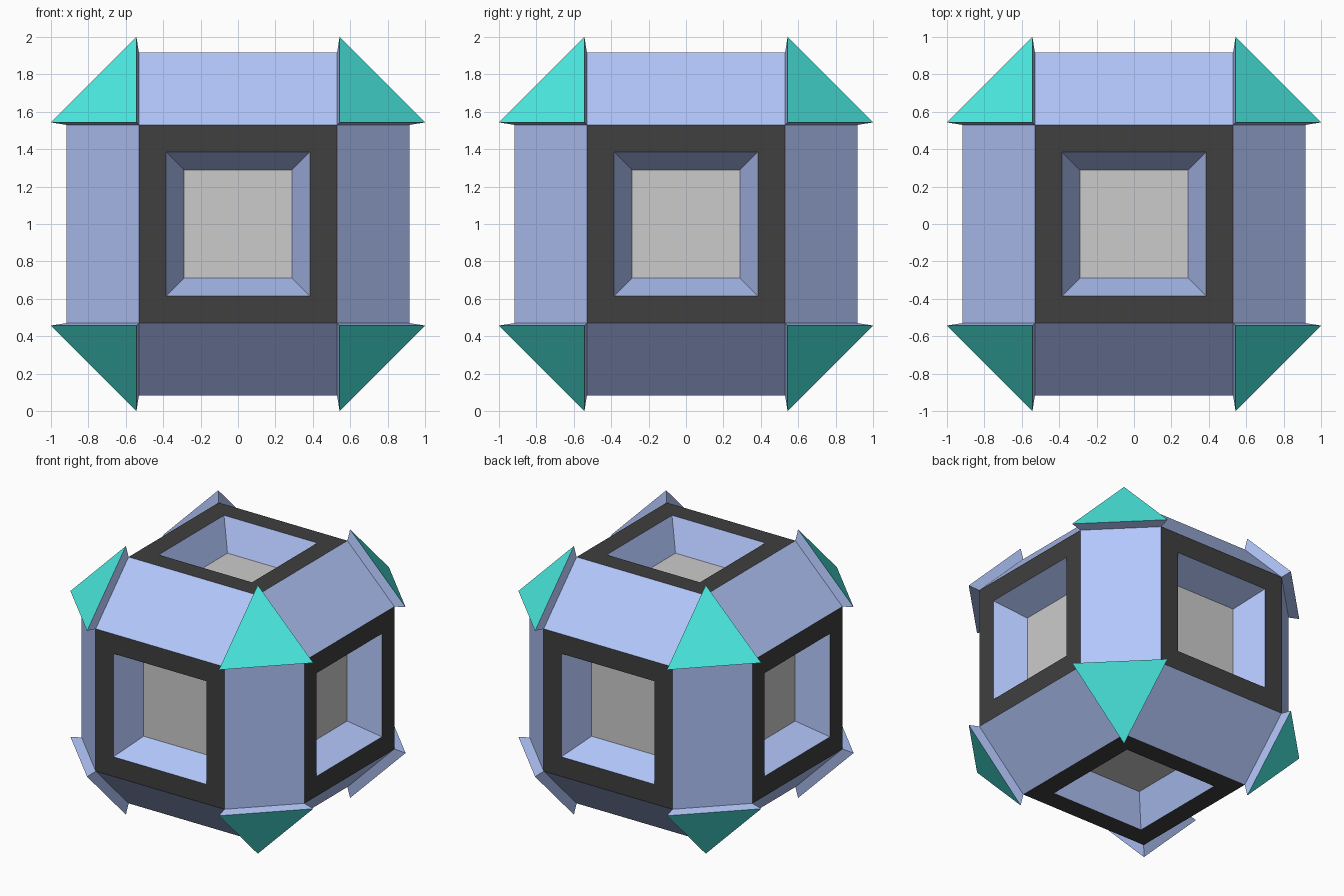
import bpy, bmesh
from mathutils import Vector

if "Cube" in bpy.data.objects:
    bpy.data.objects.remove(bpy.data.objects["Cube"])

B = 0.917        # centre to square face
A = 0.53         # half width of square face
BLUE, BLACK, TEAL, GREY = range(4)


def material(name, rgb):
    m = bpy.data.materials.new(name)
    m.diffuse_color = (*rgb, 1)
    m.use_nodes = True
    m.node_tree.nodes["Principled BSDF"].inputs["Base Color"].default_value = m.diffuse_color
    return m


def paint(faces, index):
    for f in faces:
        f.material_index = index


bm = bmesh.new()

# Body: cube with all edges chamfered, leaving squares, bands and corner triangles
bmesh.ops.create_cube(bm, size=2 * B)
bmesh.ops.bevel(bm, geom=bm.edges[:], offset=B - A, offset_type='OFFSET',
                segments=1, profile=0.5, affect='EDGES')
bm.normal_update()
paint(bm.faces, BLUE)
squares = [f for f in bm.faces if max(abs(c) for c in f.normal) > 0.99]
corners = [f for f in bm.faces if len(f.verts) == 3]

# Windows: black frame, sloped blue walls, grey floor
frame = bmesh.ops.inset_individual(bm, faces=squares, thickness=0.146, use_even_offset=True)
paint(frame['faces'], BLACK)
walls = bmesh.ops.inset_individual(bm, faces=squares, thickness=0.095, depth=-0.22,
                                   use_even_offset=True)
paint(walls['faces'], BLUE)
paint(squares, GREY)

# Corner caps: each triangle is raised and flared outwards
caps = bmesh.ops.extrude_discrete_faces(bm, faces=corners)['faces']
paint(caps, TEAL)
for f in caps:
    centre = f.calc_center_median()
    lift = centre.normalized() * 0.063
    for v in f.verts:
        v.co = centre + (v.co - centre) * 1.181 + lift

bmesh.ops.translate(bm, verts=bm.verts[:], vec=Vector((0, 0, 1)))
bm.normal_update()

mesh = bpy.data.meshes.new("faceted_block")
for name, rgb in (("blue", (0.45, 0.57, 0.97)), ("black", (0.05, 0.05, 0.05)),
                  ("teal", (0.07, 0.85, 0.77)), ("grey", (0.8, 0.8, 0.8))):
    mesh.materials.append(material(name, rgb))
bm.to_mesh(mesh)
bm.free()
bpy.context.collection.objects.link(bpy.data.objects.new("faceted_block", mesh))
